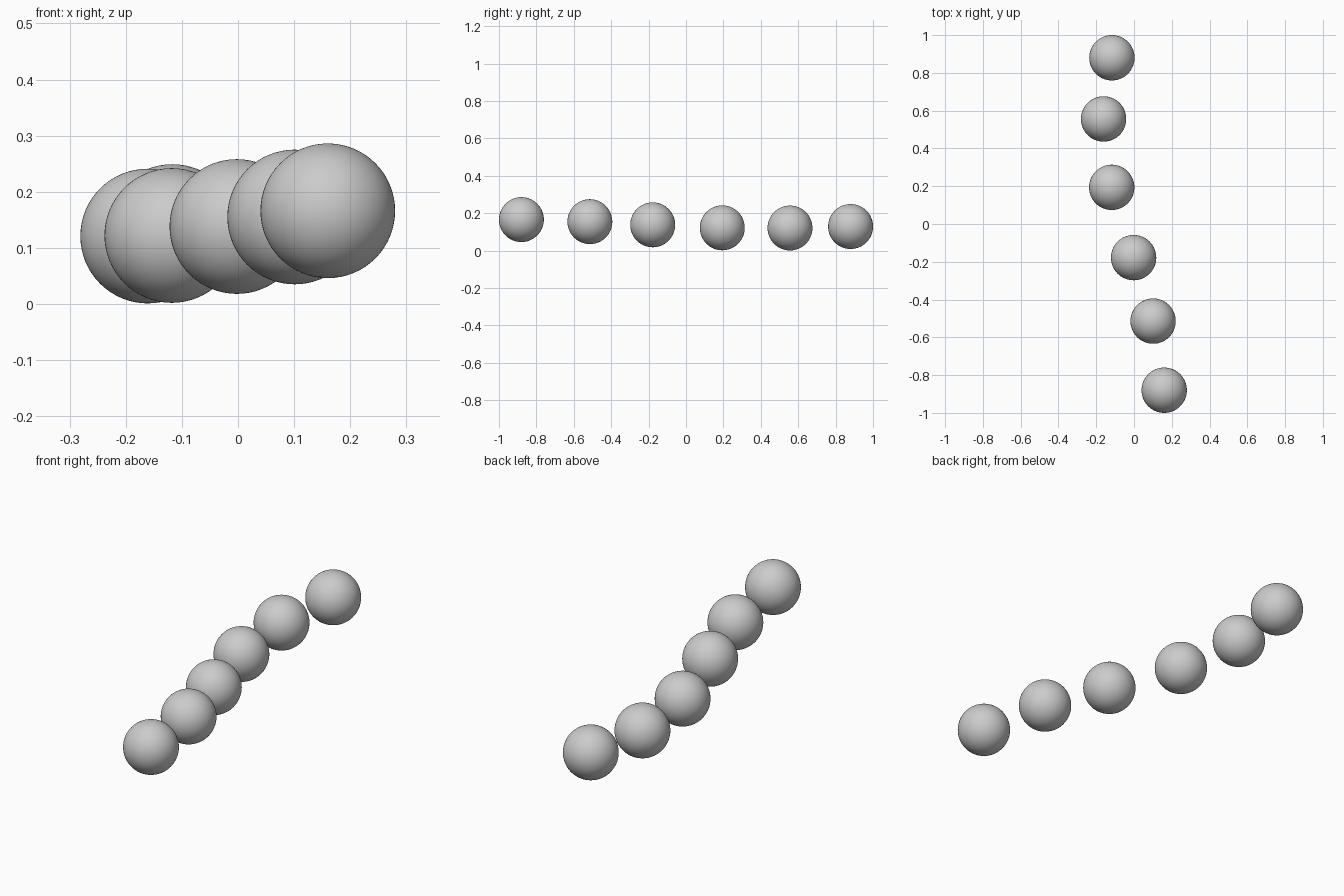
import bpy

# Remove the default cube
cube = bpy.data.objects.get("Cube")
if cube:
    bpy.data.objects.remove(cube, do_unlink=True)

RADIUS = 0.12

# Plain grey material
grey = bpy.data.materials.new("light grey")
grey.use_nodes = True
colour = (0.6, 0.6, 0.6, 1)
grey.diffuse_color = colour
grey.node_tree.nodes["Principled BSDF"].inputs["Base Color"].default_value = colour

# Ball centres along the winding row, front to back
centres = [
    (0.16, -0.88, 0.166),
    (0.101, -0.514, 0.155),
    (-0.002, -0.178, 0.138),
    (-0.118, 0.194, 0.122),
    (-0.161, 0.556, 0.121),
    (-0.117, 0.88, 0.129),
]

# Smooth balls
for number, centre in enumerate(centres, start=1):
    bpy.ops.mesh.primitive_uv_sphere_add(
        segments=64, ring_count=32, radius=RADIUS, location=centre)
    ball = bpy.context.object
    ball.name = f"ball_{number}"
    ball.data.materials.append(grey)
    bpy.ops.object.shade_smooth()
